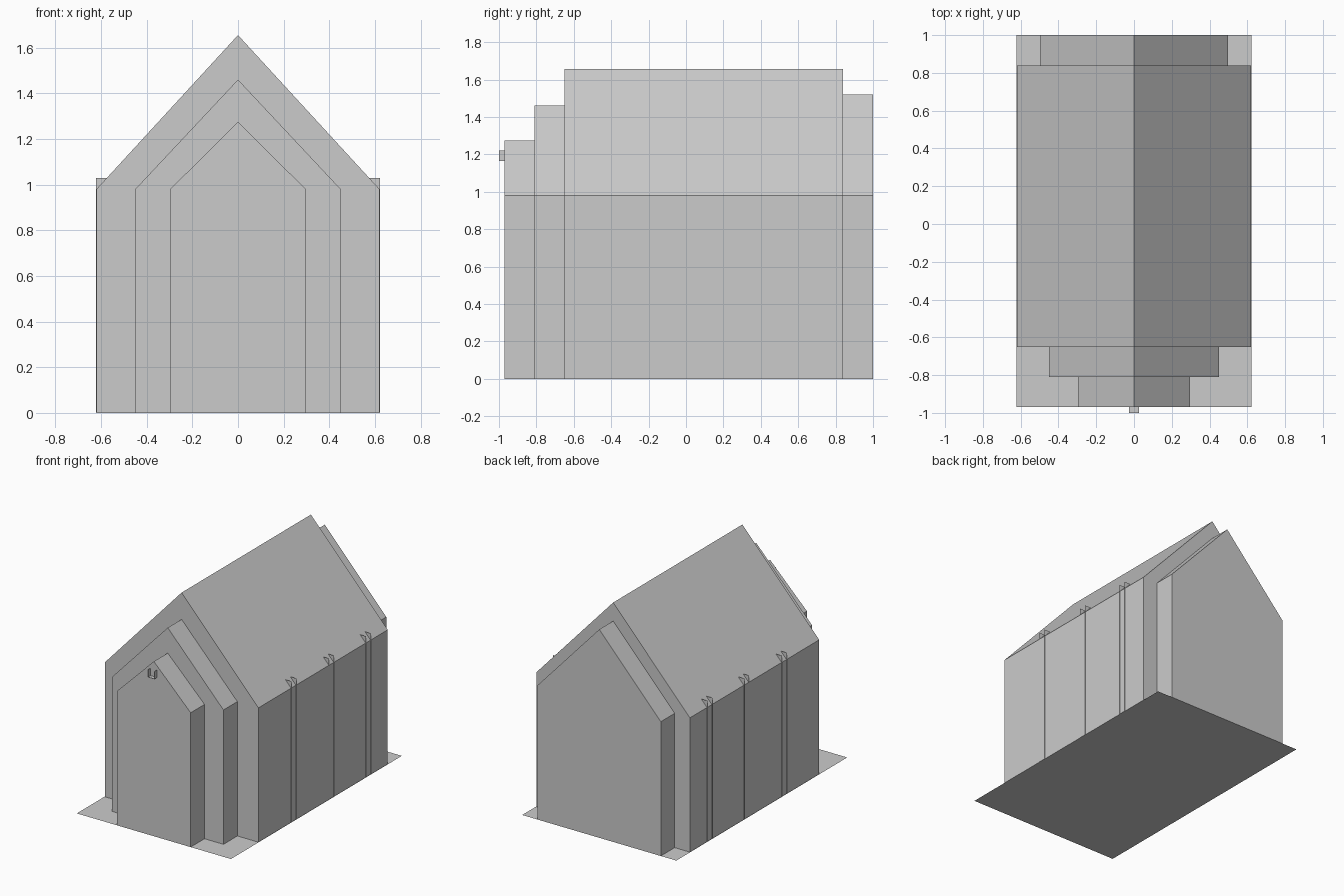
import bpy

if "Cube" in bpy.data.objects:
    bpy.data.objects.remove(bpy.data.objects["Cube"])


def make_mesh(name, verts, faces):
    mesh = bpy.data.meshes.new(name)
    mesh.from_pydata(verts, [], faces)
    mesh.update()
    obj = bpy.data.objects.new(name, mesh)
    bpy.context.collection.objects.link(obj)
    return obj


EAVES = 0.98


def gabled_block(name, half, apex, y0, y1, front=True, back=True):
    """Pentagonal house profile extruded along y, open underneath."""
    prof = [(half, 0), (half, EAVES), (0, apex), (-half, EAVES), (-half, 0)]
    verts = [(x, y, z) for y in (y0, y1) for x, z in prof]
    faces = [(i, i + 5, i + 6, i + 1) for i in range(4)]
    if front:
        faces.append((4, 3, 2, 1, 0))
    if back:
        faces.append((5, 6, 7, 8, 9))
    return make_mesh(name, verts, faces)


def trough_x(name, x0, x1, yc, half, z0, z1):
    """Paper-thin upright channel: two side sheets and a floor."""
    verts = [(x, yc + s * half, z) for s, z in ((-1, z1), (-1, z0), (1, z0), (1, z1))
             for x in (x0, x1)]
    return make_mesh(name, verts, [(0, 1, 3, 2), (2, 3, 5, 4), (4, 5, 7, 6)])


# Stepped gabled volumes
gabled_block("main_hall", 0.62, 1.655, -0.65, 0.84)
gabled_block("front_step", 0.45, 1.46, -0.81, -0.65, back=False)
gabled_block("front_porch", 0.297, 1.275, -0.97, -0.81, back=False)
gabled_block("rear_step", 0.497, 1.52, 0.84, 1.0, front=False)

# Ground sheet
make_mesh("base_plate",
          [(-0.622, -0.97, 0), (0.622, -0.97, 0), (0.622, 1, 0), (-0.622, 1, 0)],
          [(0, 1, 2, 3)])

# Thin window channels poking through both eaves
for i, y in enumerate((-0.245, 0.19, 0.615)):
    for side, s in (("right", 1), ("left", -1)):
        trough_x(f"window_channel_{side}_{i + 1}", s * 0.575, s * 0.623, y, 0.028, 0.001, 1.03)

# Small open channel through the front gable
channel = [(-0.026, 1.22), (-0.026, 1.165), (0.026, 1.165), (0.026, 1.22)]
make_mesh("gable_channel", [(x, y, z) for x, z in channel for y in (-1.0, 0.995)],
          [(0, 1, 3, 2), (2, 3, 5, 4), (4, 5, 7, 6)])
